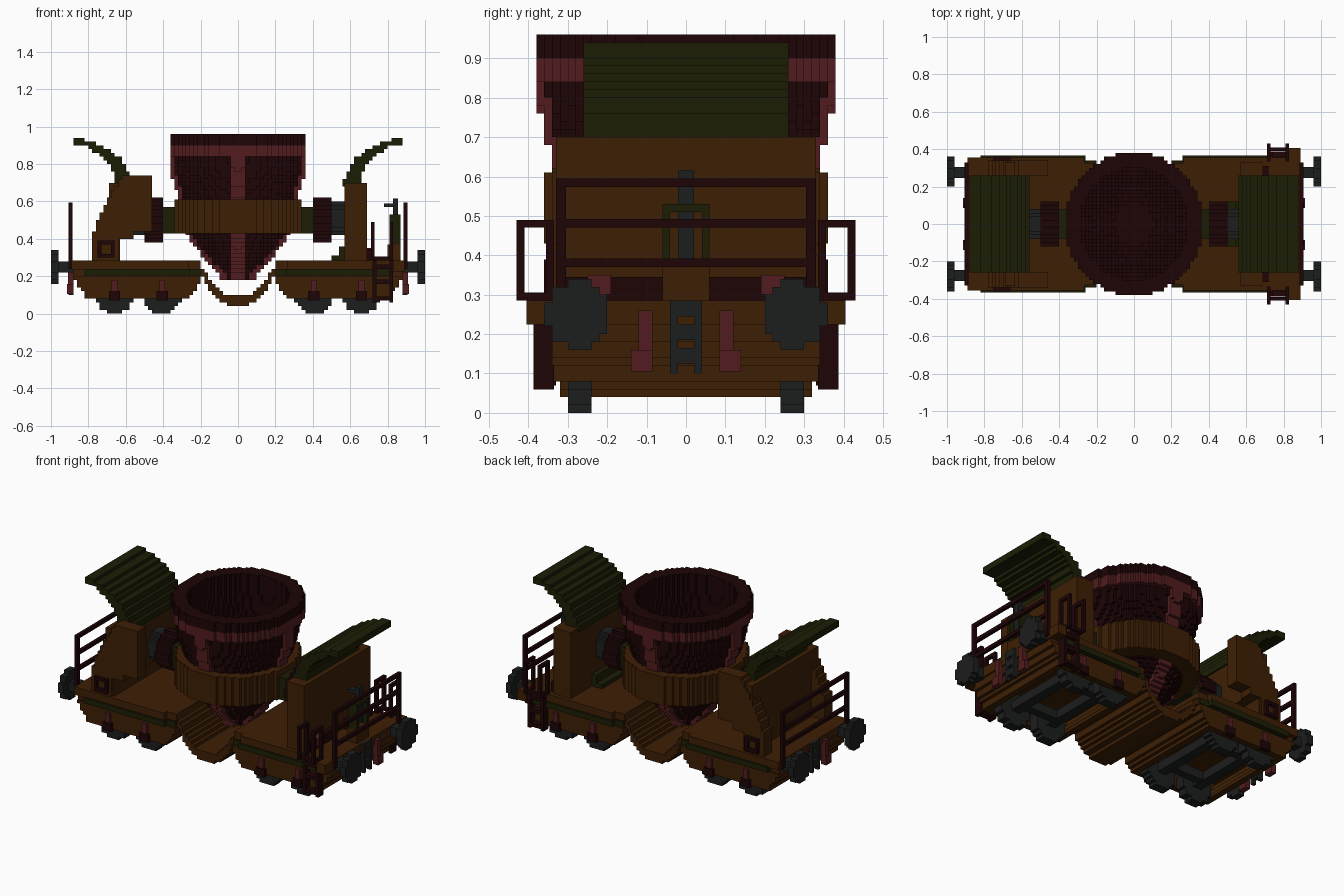
import bpy, bmesh, math
from mathutils import Vector

cube = bpy.data.objects.get("Cube")
if cube:
    bpy.data.objects.remove(cube, do_unlink=True)

S = 0.02  # block size of the stepped parts


def material(name, rgb):
    m = bpy.data.materials.new(name)
    m.use_nodes = True
    m.diffuse_color = (*rgb, 1)
    m.node_tree.nodes["Principled BSDF"].inputs["Base Color"].default_value = (*rgb, 1)
    return m


BROWN = material("rust_brown", (0.047, 0.0135, 0.0015))
DARK = material("dark_red", (0.0125, 0.0012, 0.0018))
MAROON = material("maroon", (0.084, 0.012, 0.013))
GREEN = material("olive_green", (0.0115, 0.0125, 0.0015))
GREY = material("steel_grey", (0.0115, 0.0122, 0.0128))


def finish(name, bm, mats):
    mesh = bpy.data.meshes.new(name)
    bm.to_mesh(mesh)
    bm.free()
    for m in mats:
        mesh.materials.append(m)
    ob = bpy.data.objects.new(name, mesh)
    bpy.context.collection.objects.link(ob)
    return ob


def boxes(name, mat, *ranges):
    """One object from boxes given as (x0, x1, y0, y1, z0, z1)."""
    bm = bmesh.new()
    for r in ranges:
        vs = bmesh.ops.create_cube(bm, size=1)["verts"]
        for v in vs:
            v.co = Vector([(r[2*i] + r[2*i+1]) / 2 + v.co[i] * (r[2*i+1] - r[2*i]) for i in range(3)])
    return finish(name, bm, [mat])


def both(r):
    """A box and its mirror across y."""
    return [r, (r[0], r[1], -r[3], -r[2], r[4], r[5])]


def ends(side, r):
    """Place a box at the chosen end of the wagon."""
    return (*sorted((side * r[0], side * r[1])), *r[2:])


def blocks(name, mats, bounds, inside, rule=None):
    """Stepped solid: outer faces of all grid blocks whose centre is inside."""
    lo = [math.floor(bounds[2*i] / S) for i in range(3)]
    hi = [math.ceil(bounds[2*i+1] / S) for i in range(3)]
    cells = {(i, j, k) for i in range(lo[0], hi[0]) for j in range(lo[1], hi[1])
             for k in range(lo[2], hi[2])
             if inside((i + .5) * S, (j + .5) * S, (k + .5) * S)}
    bm, verts = bmesh.new(), {}

    def vert(p):
        if p not in verts:
            verts[p] = bm.verts.new([c * S for c in p])
        return verts[p]

    for c in cells:
        for axis in range(3):
            a, b = (axis + 1) % 3, (axis + 2) % 3
            for step in (0, 1):
                n = list(c)
                n[axis] += 2 * step - 1
                if tuple(n) in cells:
                    continue
                quad = []
                for da, db in ((0, 0), (1, 0), (1, 1), (0, 1)):
                    p = list(c)
                    p[axis] += step
                    p[a] += da
                    p[b] += db
                    quad.append(vert(tuple(p)))
                f = bm.faces.new(quad if step else quad[::-1])
                if rule:
                    f.material_index = rule(*[(q + .5) * S for q in c])
    return finish(name, bm, mats)


def interp(pts, t):
    for (a, va), (b, vb) in zip(pts, pts[1:]):
        if t <= b:
            return va + (vb - va) * max(0, t - a) / (b - a)
    return pts[-1][1]


# Ladle with four ribs, hollow inside
PROFILE = [(.18, .07), (.22, .09), (.27, .14), (.37, .22), (.43, .26), (.61, .295), (.74, .335), (.84, .345)]


def on_rib(x, y):
    return abs(x) < .04 or abs(y) < .04


def in_ladle(x, y, z):
    r = math.hypot(x, y / 1.035)
    outer = .37 if z > .84 else interp(PROFILE, z) + (.02 if on_rib(x, y) else 0)
    return r < outer and not (z > .3 and r < interp(PROFILE, z) - .06)


def ladle_colour(x, y, z):
    outside = math.hypot(x, y / 1.035) > interp(PROFILE, z) - .02
    return int(outside and z < .9 and (z > .84 or on_rib(x, y)))


blocks("ladle", [DARK, MAROON], (-.4, .4, -.4, .4, .18, .96), in_ladle, ladle_colour)
ring = blocks("ladle_ring", [BROWN], (-.38, .38, -.38, .38, .44, .62),
              lambda x, y, z: .25 < math.hypot(x, y / 1.06) < .345)
ring.location.z = -.01

# Sagging floor under the ladle
SAG = [(0, .04), (.06, .045), (.1, .07), (.14, .11), (.18, .17), (.2, .21), (.24, .24)]
blocks("drop_floor", [BROWN], (-.22, .22, -.32, .32, .04, .28),
       lambda x, y, z: 0 < z - interp(SAG, abs(x)) < .056)

# Upper and lower outline of the curved heat shields
SHIELD_TOP = [(.56, .71), (.58, .74), (.6, .79), (.63, .835), (.68, .865), (.76, .91), (.87, .95)]
SHIELD_BASE = [(.66, .68), (.675, .8), (.72, .825), (.755, .855), (.785, .88), (.826, .9), (.87, .905)]


def in_shield(x, y, z):
    return interp(SHIELD_BASE, abs(x)) < z < interp(SHIELD_TOP, abs(x))


def in_end_plate(x, y, z):
    edge = interp([(.28, .78), (.42, .78), (.52, .74), (.62, .69), (.74, .62)], z)
    return abs(y) > .26 and -edge < x and (x < -.63 or z > .44 or (z > .4 and x < -.55))


def in_bogie_frame(x, y, z):
    u = abs(abs(x) - .535)
    limit = interp([(.08, .27), (.14, .32), (.2, .34)], z)
    return u < limit and (abs(y) > .3 or u > limit - .04)


for side in (-1, 1):
    def e(*r):
        return ends(side, r)

    nm = ("right_" if side < 0 else "left_")
    # Deck and bogie sides
    boxes(nm + "deck", BROWN, e(.2, .265, -.325, .325, .2, .285), e(.265, .89, -.355, .355, .235, .285),
          e(.265, .88, -.33, .33, .2, .235))
    boxes(nm + "deck_trim", GREEN, *both(e(.26, .82, .33, .365, .205, .24)), *both(e(.2, .26, .32, .335, .205, .24)))
    blocks(nm + "bogie_frame", [BROWN], e(.18, .9, -.34, .34, .08, .2), in_bogie_frame)
    # Wheels, axles and bearings
    for n, wx in enumerate((.405, .66)):
        cx = side * wx
        blocks(nm + f"wheels_{n}", [GREY], (cx - .12, cx + .12, -.31, .31, 0, .2),
               lambda x, y, z: .24 < abs(y) < .3 and math.hypot(x - cx, z - .1) < .102)
        boxes(nm + f"axle_{n}", GREY, (cx - .03, cx + .03, -.25, .25, .085, .14))
        boxes(nm + f"bearings_{n}", DARK, *both((cx - .03, cx + .03, .33, .36, .07, .12)))
        boxes(nm + f"bearing_caps_{n}", MAROON, *both((cx - .016, cx + .016, .33, .355, .12, .18)))
    boxes(nm + "bogie_bars", GREY, *both(e(.38, .69, .15, .2, .085, .14)))
    # Buffers
    blocks(nm + "buffer_heads", [GREY], e(.96, 1, -.36, .36, .16, .34),
           lambda x, y, z: math.hypot(abs(y) - .275, z - .25) < .084)
    boxes(nm + "buffer_rods", GREY, *both(e(.88, .96, .245, .305, .22, .28)))
    # Coupling and hoses
    boxes(nm + "coupling", GREY, *both(e(.88, .905, .02, .04, .1, .285)),
          *[e(.88, .905, -.02, .02, z, z + .04) for z in (.125, .185, .245)])
    boxes(nm + "hoses", MAROON, *both(e(.88, .91, .085, .12, .16, .26)), *both(e(.88, .915, .085, .14, .105, .16)))
    # End railing with three bars
    boxes(nm + "railing", DARK, *both(e(.885, .905, .305, .33, .24, .595)),
          *[e(.885, .905, -.33, .33, z, z + .022) for z in (.37, .47, .573)])
    # Curved heat shield
    blocks(nm + "heat_shield", [GREEN], e(.56, .88, -.26, .26, .68, .96), in_shield)
    # Trunnion
    blocks(nm + "trunnion_hub", [DARK], e(.4, .5, -.14, .14, .36, .64),
           lambda x, y, z: math.hypot(y, z - .5) < .114)
    blocks(nm + "trunnion_pin", [GREY], e(.5, .6, -.1, .1, .4, .6),
           lambda x, y, z: math.hypot(y, z - .51) < .09)
    boxes(nm + "trunnion_arm", GREEN, e(.32, .4, -.08, .08, .43, .57))

# Support walls: solid at one end, overhanging at the other
boxes("left_support_wall", BROWN, (.57, .69, -.33, .33, .28, .7))
boxes("left_support_step", GREEN, (.54, .57, -.12, .12, .285, .36), (.5, .54, -.12, .12, .285, .31))
boxes("right_support_wall", BROWN, (-.69, -.63, -.33, .33, .28, .7), (-.63, -.57, -.33, .33, .4, .7))

# Stepped side plates with hook rings
blocks("end_plates", [BROWN], (-.8, -.46, -.34, .34, .28, .74), in_end_plate)
boxes("plate_hooks", DARK, *[b for r in ((-.75, -.73, .3, .39), (-.68, -.66, .3, .39), (-.73, -.68, .37, .39),
                                         (-.73, -.68, .3, .32))
                             for b in both((r[0], r[1], .33, .36, r[2], r[3]))])

# Boarding end: beam, ladders and grab loops
boxes("buffer_beam", BROWN, (.83, .89, -.405, .405, .225, .285))
boxes("boarding_steps", DARK, *[b for x in (.72, .81) for b in both((x, x + .02, .335, .387, .06, .285))],
      *[b for z in (.07, .16, .24) for b in both((.72, .83, .345, .387, z, z + .022))])
boxes("grab_loops", DARK, *[b for x in (.71, .81) for r in ((.41, .43, .285, .49), (.335, .41, .47, .49),
                                                            (.335, .355, .285, .47), (.355, .41, .285, .305))
                            for b in both((x, x + .02, *r))],
      *both((.73, .81, .39, .41, .285, .305)))

# Hand brake stand
boxes("brake_frame", GREEN, *both((.81, .87, .04, .06, .37, .53)), (.81, .87, -.06, .06, .51, .53))
boxes("brake_base", BROWN, (.8, .87, -.06, .06, .28, .37))
boxes("brake_lever", GREY, (.83, .855, -.02, .02, .39, .615), (.78, .855, -.02, .02, .57, .59))
boxes("wall_plinth", DARK, *both((.69, .72, .06, .31, .285, .345)))
boxes("plinth_hooks", MAROON, *both((.69, .73, .19, .25, .3, .35)))
